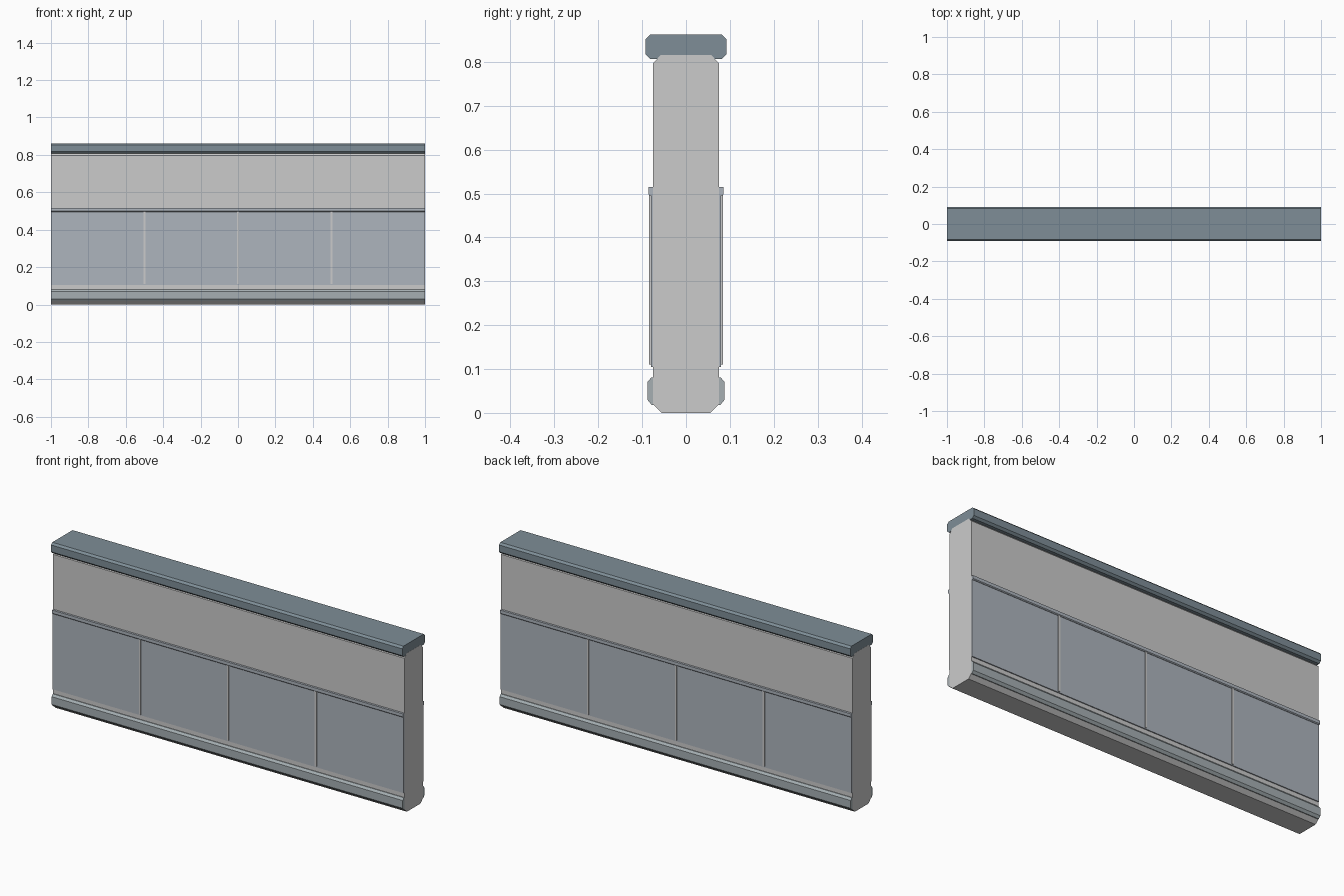
import bpy, bmesh

if "Cube" in bpy.data.objects:
    bpy.data.objects.remove(bpy.data.objects["Cube"])


def material(name, rgb):
    m = bpy.data.materials.new(name)
    m.diffuse_color = (*rgb, 1)
    m.use_nodes = True
    m.node_tree.nodes["Principled BSDF"].inputs["Base Color"].default_value = m.diffuse_color
    return m


WALL = material("wall_grey", (0.57, 0.58, 0.59))
CAP = material("cap_slate", (0.21, 0.27, 0.31))
PANEL = material("panel_grey", (0.42, 0.46, 0.51))
BASE = material("base_grey", (0.38, 0.43, 0.45))


def extrude(name, profile, x0, x1, mat):
    """Sweep a closed (y, z) profile along x."""
    bm = bmesh.new()
    face = bm.faces.new([bm.verts.new((x0, y, z)) for y, z in profile])
    res = bmesh.ops.extrude_face_region(bm, geom=[face])
    moved = [g for g in res["geom"] if isinstance(g, bmesh.types.BMVert)]
    bmesh.ops.translate(bm, verts=moved, vec=(x1 - x0, 0, 0))
    bmesh.ops.recalc_face_normals(bm, faces=bm.faces)
    mesh = bpy.data.meshes.new(name)
    bm.to_mesh(mesh)
    bm.free()
    mesh.materials.append(mat)
    ob = bpy.data.objects.new(name, mesh)
    bpy.context.collection.objects.link(ob)
    return ob


def symmetric(half):
    """Complete a half profile by mirroring it across y = 0."""
    return half + [(-y, z) for y, z in reversed(half)]


# Wall core with chamfered foot and head
extrude("wall_core", symmetric([(0.055, 0), (0.075, 0.019), (0.075, 0.797), (0.057, 0.816)]),
        -1, 1, WALL)

# Coping on top, edges chamfered
extrude("top_cap", symmetric([(0.082, 0.807), (0.092, 0.817), (0.092, 0.852), (0.082, 0.862)]),
        -0.9995, 0.9995, CAP)

L = 0.9995
for side, s in (("front", -1), ("back", 1)):
    def strip(name, pts, x0, x1, mat):
        extrude(f"{side}_{name}", [(s * y, z) for y, z in pts], x0, x1, mat)

    # Skirting board
    strip("skirting", [(0.06, 0.018), (0.078, 0.018), (0.088, 0.03), (0.088, 0.07),
                       (0.079, 0.081), (0.06, 0.081)], -L, L, BASE)
    # Lower wall panelling
    strip("panelling", [(0.07, 0.105), (0.080, 0.105), (0.080, 0.505), (0.07, 0.505)],
          -L, L, PANEL)
    # Rail above the panelling
    strip("rail", [(0.07, 0.495), (0.082, 0.495), (0.086, 0.499), (0.086, 0.515),
                   (0.07, 0.515)], -L, L, PANEL)
    # Thin battens dividing the panelling into four
    for i, x in enumerate((-0.5, 0, 0.5)):
        strip(f"batten_{i + 1}", [(0.075, 0.11), (0.084, 0.11), (0.084, 0.5), (0.075, 0.5)],
              x - 0.005, x + 0.005, WALL)
